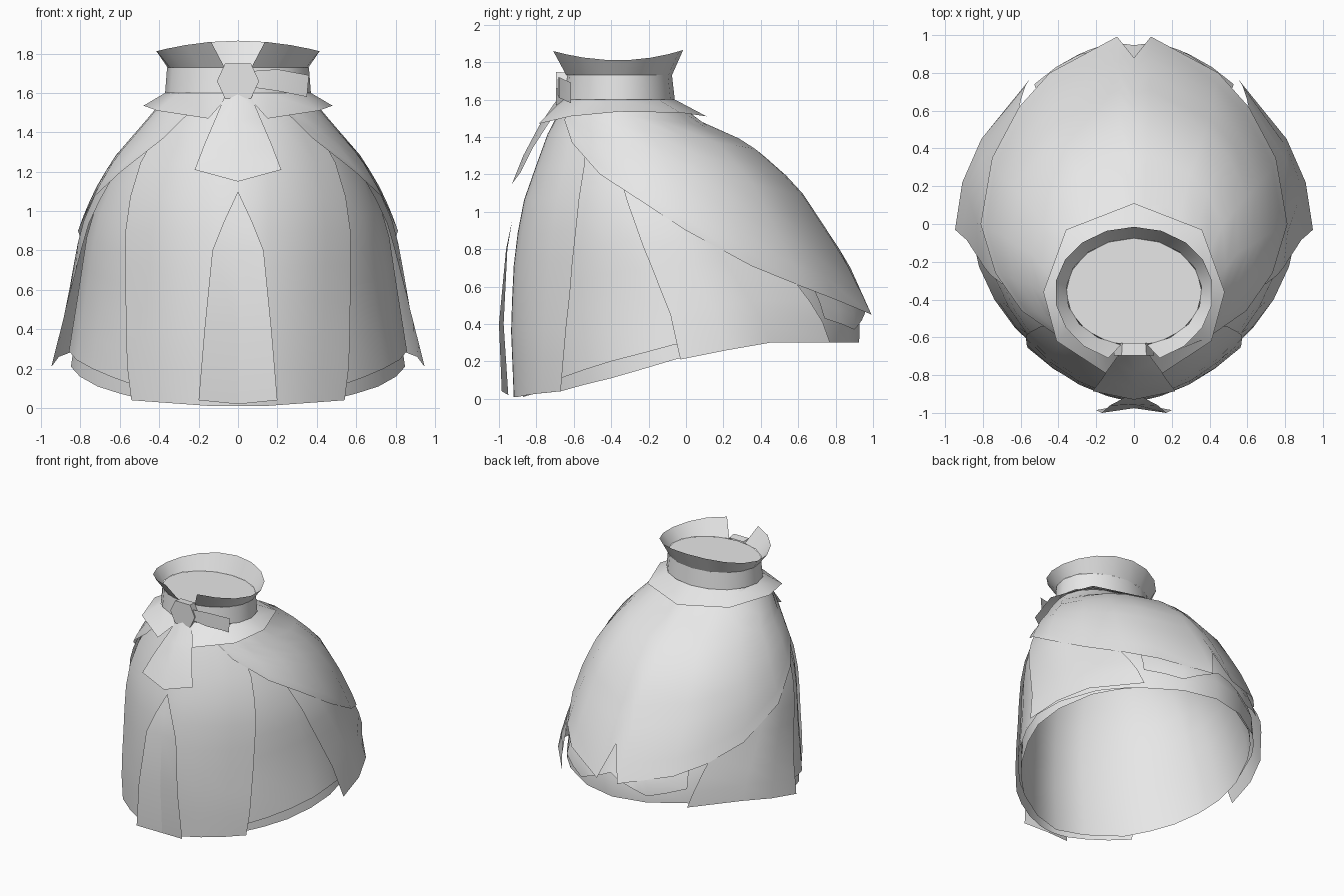
import bpy, bmesh, math

if "Cube" in bpy.data.objects:
    bpy.data.objects.remove(bpy.data.objects["Cube"])

cloth = bpy.data.materials.new("light_grey_cloth")
cloth.diffuse_color = (0.8, 0.8, 0.8, 1)
cloth.use_nodes = True
cloth.node_tree.nodes["Principled BSDF"].inputs["Base Color"].default_value = cloth.diffuse_color


def finish(name, bm, angle=40):
    bmesh.ops.remove_doubles(bm, verts=bm.verts, dist=0.0005)
    me = bpy.data.meshes.new(name)
    bm.to_mesh(me)
    bm.free()
    me.materials.append(cloth)
    ob = bpy.data.objects.new(name, me)
    bpy.context.collection.objects.link(ob)
    bpy.ops.object.select_all(action='DESELECT')
    ob.select_set(True)
    bpy.context.view_layer.objects.active = ob
    bpy.ops.object.shade_smooth_by_angle(angle=math.radians(angle))
    return ob


def sheet(name, cols, mirror=True, angle=40):
    """Cloth sheet from columns of points, running front to back on the +x side."""
    bm = bmesh.new()
    sides = [cols]
    if mirror:
        sides.append([[(-x, y, z) for x, y, z in c] for c in reversed(cols)])
    for side in sides:
        g = [[bm.verts.new(p) for p in c] for c in side]
        for a, b in zip(g, g[1:]):
            for i in range(len(a) - 1):
                bm.faces.new((a[i], a[i + 1], b[i + 1], b[i]))
    return finish(name, bm, angle)


def lerp_table(table, z):
    for (z0, a), (z1, b) in zip(table, table[1:]):
        if z >= z1:
            return a + (b - a) * min(1, max(0, (z - z0) / (z1 - z0)))
    return table[-1][1]


# Skirt silhouette by height: front, back, half width, roundness of front and back
FRONT = [(1.6, -.65), (1.5, -.72), (1.25, -.82), (1.07, -.89), (.8, -.95), (.4, -.98), (0, -.97)]
BACK = [(1.6, -.07), (1.5, .05), (1.47, .1), (1.37, .34), (1.14, .6), (.74, .86), (.45, 1.0), (0, 1.0)]
WIDTH = [(1.6, .36), (1.5, .44), (1.27, .64), (1.1, .74), (.92, .815), (.62, .87), (.21, .95), (0, .96)]
ROUND_F = [(1.6, 2), (.9, 1.75), (0, 1.7)]
ROUND_B = [(1.6, 2), (.9, 1.85), (0, 1.8)]


def section(z):
    f, b = lerp_table(FRONT, z), lerp_table(BACK, z)
    return (f + b) / 2, (b - f) / 2, lerp_table(WIDTH, z)


def roundness(v, z):
    return lerp_table(ROUND_F if v < 0 else ROUND_B, z)


def angle_at(y, z, s):
    c, d, w = section(z)
    u = max(-1, min(1, (y - c) / (d * s)))
    return math.asin(math.copysign(abs(u) ** (roundness(u, z) / 2), u))


def surface(t, z, s):
    c, d, w = section(z)
    e = 2 / roundness(t, z)
    return (w * s * max(0, math.cos(t)) ** e,
            c + math.copysign(abs(math.sin(t)) ** e, t) * d * s, z)


def panel(name, hem, top, s_top, s_hem, rows=9, split=2, fan=1.0):
    """Layer draped over the silhouette; hem is a list of (y, z), front to back.
    fan widens or narrows the panel's angle from the front towards its top."""
    pts = [(angle_at(y, z, s_hem), z) for y, z in hem]
    fine = []
    for (t0, z0), (t1, z1) in zip(pts, pts[1:]):
        fine += [(t0 + (t1 - t0) * k / split, z0 + (z1 - z0) * k / split) for k in range(split)]
    fine.append(pts[-1])
    cols = []
    for t, zh in fine:
        col = []
        for r in range(rows + 1):
            f = r / rows
            z = top + (zh - top) * f
            k = fan + (1 - fan) * f
            col.append(surface(-math.pi / 2 + (t + math.pi / 2) * k, z, s_top + (s_hem - s_top) * f))
        cols.append(col)
    return sheet(name, cols)


# Skirt layers, from inside to outside
panel("petticoat", [(-2, .01), (-.67, .04), (-.4, .11), (-.06, .21), (.4, .3), (.7, .32), (2, .33)],
      1.58, .94, .9)
panel("underskirt", [(-2, .04), (-.67, .11), (-.4, .2), (-.06, .29), (.45, .31), (.7, .3), (2, .3)],
      1.59, .955, .925)
panel("front_panel", [(-2, .01), (-.9, .01), (-.67, .04)], 1.59, .975, .95, split=3, fan=1.4)
panel("side_flap", [(-.03, .21), (.22, .26), (.45, .3), (.77, .3)], 1.3, .965, 1.0, split=1, fan=.8)
panel("back_tail", [(.74, .43), (.9, .37), (.94, .42), (2, .5)], 1.1, .965, .97)
panel("top_drape", [(-.65, 1.49), (-.61, 1.37), (-.46, 1.2), (-.26, 1.07), (0, .9), (.35, .71),
                    (.62, .6), (.8, .53), (.992, .45), (2, .7)], 1.59, .99, 1.0, split=1)

# Front pleat, folded slightly inward along the middle
pleat = [(0, 1.1, -.885, -.885), (.07, .95, -.93, -.93), (.13, .8, -.962, -.955),
         (.17, .4, -1.0, -.975), (.2, .04, -.985, -.95)]
sheet("front_pleat", [[(0, yc, z - (.02 if z < .1 else 0)) for x, z, ye, yc in pleat],
                      [(x, ye, z) for x, z, ye, yc in pleat]], angle=12)


def ring(t, rx, ry, z):
    return (rx * math.cos(t), -.36 + ry * math.sin(t), z)


# Waistband with a closed top
steps = [math.radians(-90 + 180 * i / 8) for i in range(9)]
sheet("waistband", [[ring(t, .36, .285, 1.73), ring(t, .37, .3, 1.6)] for t in steps])
bm = bmesh.new()
bm.faces.new([bm.verts.new(ring(math.tau * i / 16, .36, .285, 1.73)) for i in range(16)])
finish("waist_cap", bm)

# Flared collar, open at the front
cols = []
for i in range(9):
    lo = math.radians(-79 + 169 * i / 8)
    hi = math.radians(-71 + 161 * i / 8)
    depth = .37 if hi < 0 else .345
    cols.append([ring(hi, .42, depth, 1.81 + .055 * math.sin(hi) ** 2), ring(lo, .36, .285, 1.73)])
sheet("collar", cols)

# Short peplum below the waistband
edge = [(.06, -.665, 1.57), (.15, -.79, 1.47), (.41, -.62, 1.51), (.48, -.36, 1.535),
        (.36, -.03, 1.53), (0, .11, 1.51)]
angles = [-82, -66, -35, 0, 45, 90]
sheet("peplum", [[ring(math.radians(a), .37, .3, 1.6), p] for a, p in zip(angles, edge)])

# Hanging tie below the knot
tie = [(.06, 1.6, -.67, -.69), (.11, 1.48, -.73, -.785), (.17, 1.34, -.82, -.87), (.22, 1.21, -.885, -.93)]
sheet("tie_tail", [[(0, yc, z - .06 * i / 3) for i, (x, z, ye, yc) in enumerate(tie)],
                   [(x, ye, z) for x, z, ye, yc in tie]])

# Ribbon end on one side
sheet("ribbon_end", [[(.06, -.685, 1.71), (.06, -.685, 1.63)],
                     [(.2, -.68, 1.72), (.2, -.68, 1.61)],
                     [(.36, -.615, 1.69), (.35, -.615, 1.58)]], mirror=False)

# Six-sided knot
bm = bmesh.new()
rings = []
corners = [math.radians(a) for a in (0, 52, 128, 180, 232, 308)]
for y, r in ((-.63, .1), (-.695, .107)):
    rings.append([bm.verts.new((r * math.cos(a), y, 1.66 + 1.05 * r * math.sin(a))) for a in corners])
for i in range(6):
    j = (i + 1) % 6
    bm.faces.new((rings[0][i], rings[0][j], rings[1][j], rings[1][i]))
bm.faces.new(rings[1])
bmesh.ops.recalc_face_normals(bm, faces=bm.faces)
finish("knot", bm, 30)
